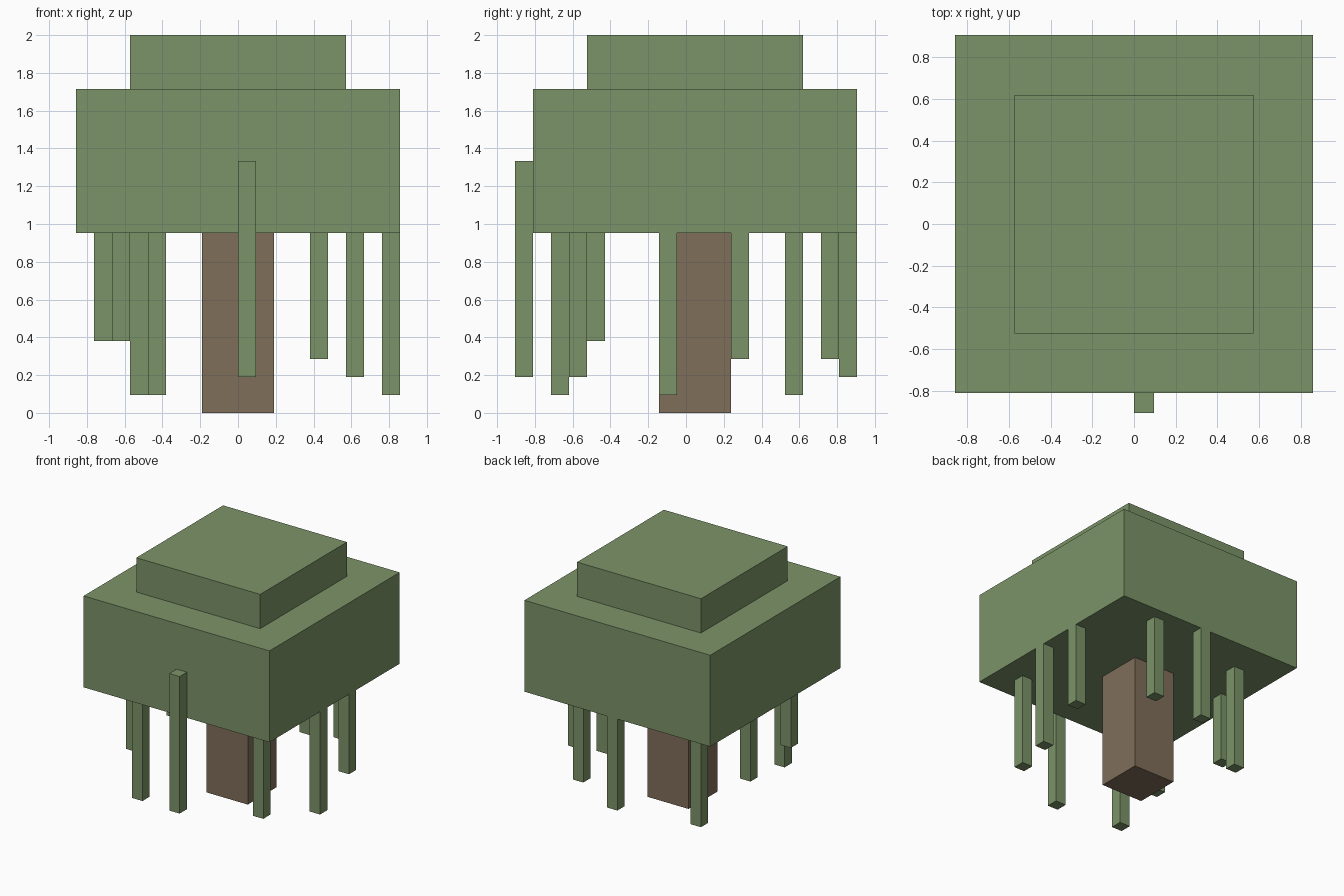
import bpy
import bmesh
from mathutils import Matrix, Vector

cube = bpy.data.objects.get("Cube")
if cube:
    bpy.data.objects.remove(cube, do_unlink=True)

U = 2 / 21  # one block unit of the model


def material(name, rgb):
    mat = bpy.data.materials.new(name)
    mat.use_nodes = True
    color = (*rgb, 1.0)
    mat.diffuse_color = color
    mat.node_tree.nodes["Principled BSDF"].inputs["Base Color"].default_value = color
    return mat


leaf_green = material("leaf green", (0.202, 0.296, 0.138))
bark_brown = material("bark brown", (0.216, 0.156, 0.102))


def box(name, low, high, mat):
    """Axis-aligned box between two corners given in block units."""
    low, high = Vector(low) * U, Vector(high) * U
    bm = bmesh.new()
    bmesh.ops.create_cube(bm, size=1.0, matrix=Matrix.Diagonal((*(high - low), 1)))
    mesh = bpy.data.meshes.new(name)
    bm.to_mesh(mesh)
    bm.free()
    mesh.materials.append(mat)
    obj = bpy.data.objects.new(name, mesh)
    obj.location = (low + high) / 2
    bpy.context.collection.objects.link(obj)
    return obj


# Trunk and the two stacked leaf blocks
CANOPY_BASE = 10
box("trunk", (-2, -1.5, 0), (2, 2.5, CANOPY_BASE), bark_brown)
box("canopy", (-9, -8.5, CANOPY_BASE), (9, 9.5, 18), leaf_green)
box("canopy_top", (-6, -5.5, 18), (6, 6.5, 21), leaf_green)


def vine(name, x, y, bottom, top=CANOPY_BASE):
    box(name, (x, y, bottom), (x + 1, y + 1, top), leaf_green)


# Vine on the front of the canopy, then those hanging beneath it (x, y, bottom)
vine("front_vine", 0, -9.5, 2, 14)
hanging = [
    (-5, -7.5, 1), (6, -6.5, 2), (-7, -5.5, 4),
    (8, -1.5, 1), (-8, 1.5, 4), (8, 2.5, 3),
    (-6, 5.5, 1), (4, 7.5, 3), (0, 8.5, 2),
]
for i, (x, y, bottom) in enumerate(hanging, 1):
    vine(f"hanging_vine_{i}", x, y, bottom)
